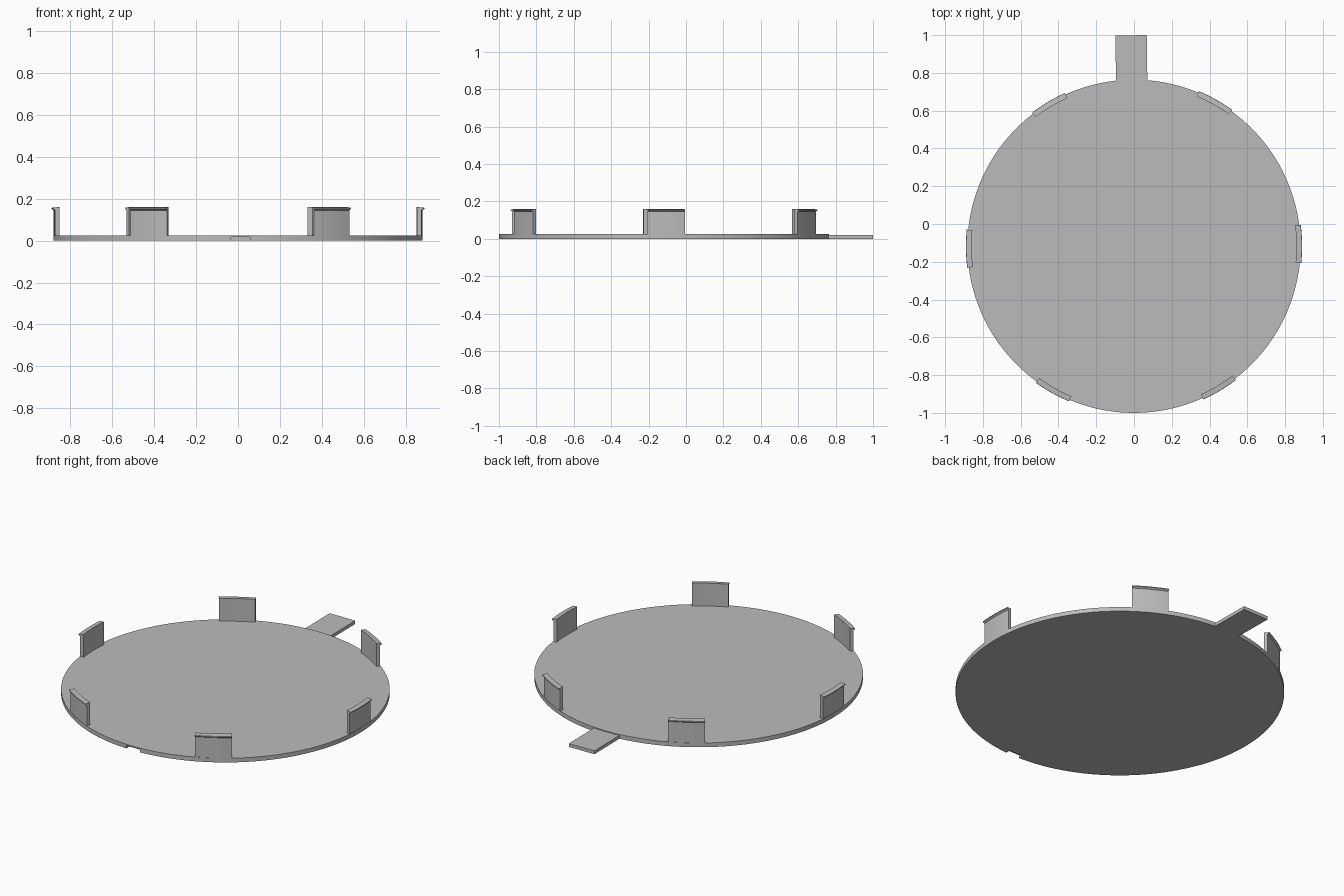
import bpy, bmesh, math
from mathutils import Matrix

if "Cube" in bpy.data.objects:
    bpy.data.objects.remove(bpy.data.objects["Cube"])

R = 0.882             # disc radius
THICK = 0.025         # disc thickness
PLACE = Matrix.Translation((0, -0.118, 0)) @ Matrix.Rotation(math.radians(0.8), 4, 'Z')

grey = bpy.data.materials.new("light_grey_plastic")
grey.use_nodes = True
colour = (0.5, 0.5, 0.5, 1)
grey.diffuse_color = colour
grey.node_tree.nodes["Principled BSDF"].inputs["Base Color"].default_value = colour


def finish(name, bm, matrix=PLACE):
    bmesh.ops.recalc_face_normals(bm, faces=bm.faces)
    mesh = bpy.data.meshes.new(name)
    bm.to_mesh(mesh)
    bm.free()
    obj = bpy.data.objects.new(name, mesh)
    bpy.context.collection.objects.link(obj)
    mesh.materials.append(grey)
    obj.matrix_world = matrix
    return obj


def smooth(obj):
    bpy.ops.object.select_all(action='DESELECT')
    obj.select_set(True)
    bpy.context.view_layer.objects.active = obj
    bpy.ops.object.shade_smooth_by_angle(angle=math.radians(30))


def box(name, x, y, z):
    bm = bmesh.new()
    bmesh.ops.create_cube(bm, size=1)
    for v in bm.verts:
        v.co = [lo + (c + 0.5) * (hi - lo) for c, (lo, hi) in zip(v.co, (x, y, z))]
    return finish(name, bm)


def clip(name, angle, profile, half_angle=6.5, steps=10):
    """Sweep a closed radial profile along a short arc of the rim."""
    bm = bmesh.new()
    rings = []
    for i in range(steps + 1):
        a = math.radians(half_angle * (2 * i / steps - 1))
        rings.append([bm.verts.new((r * math.cos(a), r * math.sin(a), z)) for r, z in profile])
    n = len(profile)
    for p, q in zip(rings, rings[1:]):
        for j in range(n):
            k = (j + 1) % n
            bm.faces.new((p[j], p[k], q[k], q[j]))
    bm.faces.new(rings[0])
    bm.faces.new(rings[-1])
    smooth(finish(name, bm, PLACE @ Matrix.Rotation(math.radians(angle), 4, 'Z')))


# Round cover plate
bm = bmesh.new()
bmesh.ops.create_cone(bm, cap_ends=True, segments=128, radius1=R, radius2=R, depth=THICK,
                      matrix=Matrix.Translation((0, 0, THICK / 2)))
disc = finish("cover_disc", bm)

# Small pry notch under the front rim
cutter = box("notch_cutter", (-0.045, 0.045), (-R - 0.05, -R + 0.03), (-0.02, 0.018))
cutter.hide_render = True
smooth(disc)
cut = disc.modifiers.new("notch", 'BOOLEAN')
cut.operation = 'DIFFERENCE'
cut.solver = 'EXACT'
cut.object = cutter
bpy.ops.object.modifier_apply(modifier=cut.name)
bpy.data.objects.remove(cutter)

# Pull tab at the back
box("pull_tab", (-0.083, 0.083), (R - 0.03, 1.117), (0, 0.02))

# Six snap clips, each a curved wall with an outward lip
profile = [(0.86, 0.015), (0.88, 0.015), (0.88, 0.145), (0.89, 0.152), (0.889, 0.157), (0.86, 0.16)]
for i in range(6):
    clip(f"snap_clip_{i + 1}", i * 60, profile)
